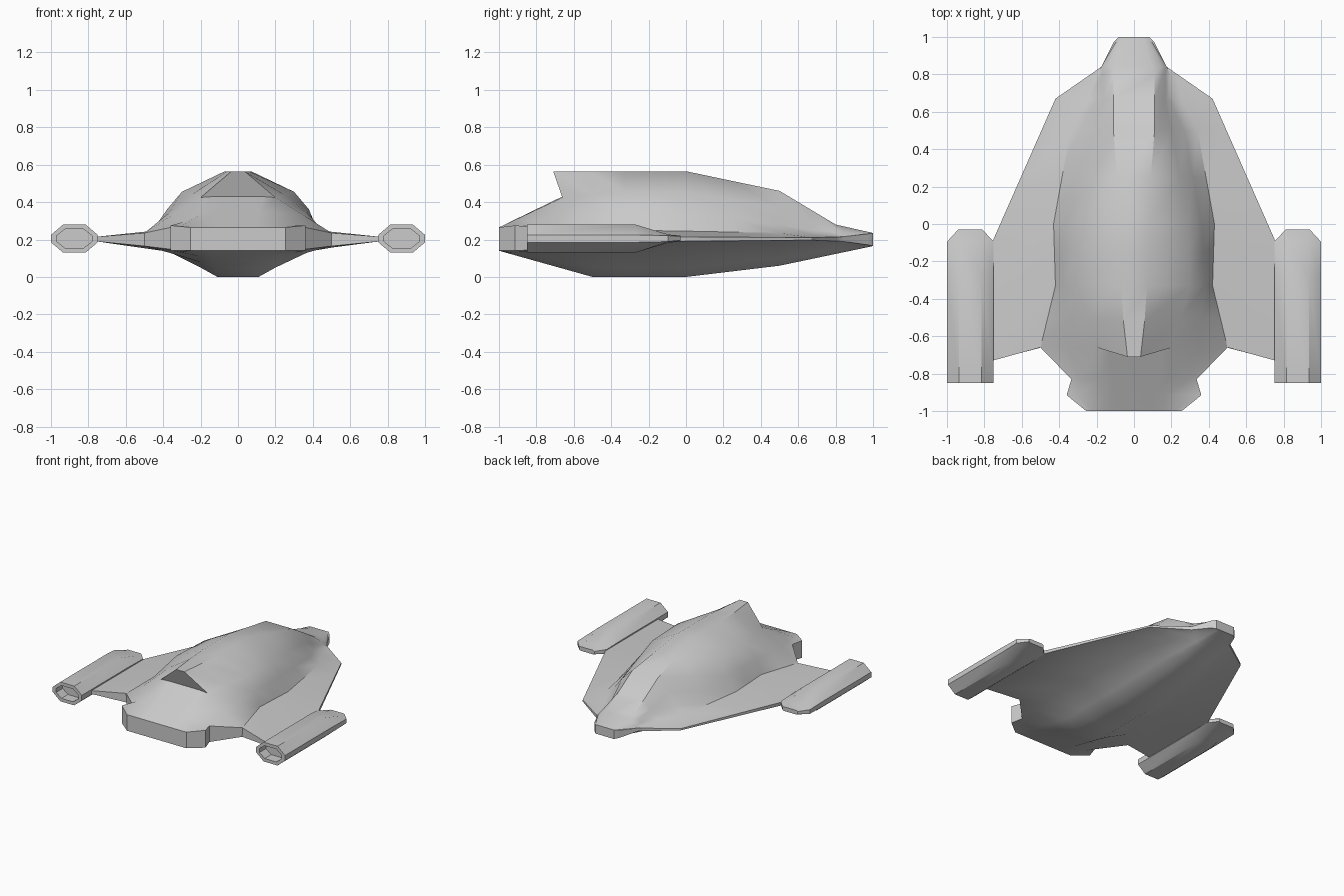
import bpy
import bmesh
import math

old_cube = bpy.data.objects.get("Cube")
if old_cube:
    bpy.data.objects.remove(old_cube, do_unlink=True)


def make_material(name, colour):
    material = bpy.data.materials.new(name)
    material.use_nodes = True
    material.diffuse_color = colour
    material.node_tree.nodes["Principled BSDF"].inputs["Base Color"].default_value = colour
    return material


hull_grey = make_material("hull grey", (0.6, 0.6, 0.6, 1))


def sample(rail, station):
    """Point on a rail of (station, x, z, optional y shift) entries."""
    rail = [tuple(entry) + (0,) * (4 - len(entry)) for entry in rail]
    for start, end in zip(rail, rail[1:]):
        if station <= end[0]:
            break
    blend = (station - start[0]) / (end[0] - start[0])
    x, z, shift = (a + (b - a) * blend for a, b in zip(start[1:], end[1:]))
    return x, station + shift, z


def loft(bm, rings, cap_start=True, cap_end=True):
    """Skin a list of closed rings that have equal point counts."""
    rows = [[bm.verts.new(point) for point in ring] for ring in rings]
    for row, following in zip(rows, rows[1:]):
        for i in range(len(row)):
            j = (i + 1) % len(row)
            bm.faces.new((row[i], row[j], following[j], following[i]))
    if cap_start:
        bm.faces.new(rows[0])
    if cap_end:
        bm.faces.new(rows[-1])


def finish(bm, name, merge=0.0005):
    bmesh.ops.remove_doubles(bm, verts=bm.verts, dist=merge)
    bmesh.ops.dissolve_degenerate(bm, edges=bm.edges, dist=0.0001)
    bmesh.ops.recalc_face_normals(bm, faces=bm.faces)
    mesh = bpy.data.meshes.new(name)
    bm.to_mesh(mesh)
    bm.free()
    mesh.materials.append(hull_grey)
    obj = bpy.data.objects.new(name, mesh)
    bpy.context.collection.objects.link(obj)
    bpy.ops.object.select_all(action="DESELECT")
    obj.select_set(True)
    bpy.context.view_layer.objects.active = obj
    bpy.ops.object.shade_smooth_by_angle(angle=math.radians(30))
    return obj


# Lengthwise rails of the left half, running from bow deck to stern.
# The ridge steps up and forward to form the overhanging hood.
ridge = [(-1, .1, .265), (-.661, .13, .43), (-.66, .035, .565, -.05),
         (-.4, .07, .565), (0, .07, .565), (.5, .11, .46),
         (.8, .11, .28), (1, .05, .235)]
shoulder = [(-1, .16, .265), (-.66, .2, .425), (-.33, .3, .455),
            (0, .29, .45), (.5, .2, .37), (.67, .165, .29),
            (.84, .15, .25), (1, .06, .235)]
flank = [(-1, .22, .265), (-.915, .3, .275), (-.83, .29, .295), (-.66, .36, .325),
         (-.33, .38, .36), (0, .36, .35), (.5, .27, .28),
         (.67, .18, .25), (.84, .165, .235), (1, .07, .235)]
wing_root = [(-1, .255, .265), (-.915, .36, .275), (-.83, .335, .27),
             (-.66, .5, .235), (-.33, .42, .25), (0, .43, .245),
             (.5, .34, .235), (.67, .25, .225), (.84, .175, .215), (1, .08, .235)]
# The rim follows the outline, including the wing tip.
rim_top = [(-1, .255, .265), (-.915, .36, .275), (-.83, .335, .27),
           (-.66, .5, .235), (-.33, .755, .215, -.4), (0, .755, .215, -.09),
           (.67, .42, .21), (.84, .175, .215), (.97, .11, .23), (1, .08, .235)]
rim_bottom = [(-1, .255, .14), (-.915, .36, .14), (-.83, .335, .145),
              (-.66, .5, .165), (-.33, .755, .19, -.4), (0, .755, .19, -.09),
              (.67, .42, .197), (.84, .175, .19), (.97, .11, .172), (1, .08, .165)]
belly_side = [(-1, .24, .14), (-.83, .3, .13), (-.66, .37, .13),
              (-.33, .37, .14), (0, .36, .14), (.5, .28, .155),
              (.84, .14, .175), (1, .07, .165)]
chine = [(-1, .2, .14), (-.5, .2, .05), (0, .2, .05),
         (.5, .16, .1), (1, .06, .165)]
keel = [(-1, .15, .14), (-.5, .11, 0), (0, .11, 0), (.5, .09, .06), (1, .05, .165)]
rails = [ridge, shoulder, flank, wing_root, rim_top, rim_bottom,
         belly_side, chine, keel]
stations = [-1, -.915, -.83, -.661, -.66, -.5, -.33, -.15, 0,
            .25, .5, .67, .8, .84, .97, 1]

# Hull and wings as one blended skin
rings = []
for station in stations:
    half = [sample(rail, station) for rail in rails]
    rings.append(half + [(-x, y, z) for x, y, z in reversed(half)])
hull = bmesh.new()
loft(hull, rings)
finish(hull, "hull_and_wings", merge=0.003)


def nacelle_ring(centre, y, width, height, chamfer_x, chamfer_z):
    """Chamfered rectangle given by its half width and half height."""
    corners = [(width, height - chamfer_z), (width - chamfer_x, height)]
    corners += [(-x, z) for x, z in reversed(corners)]
    corners += [(-x, -z) for x, z in corners]
    return [(centre + x, y, 0.205 + z) for x, z in corners]


# Wingtip nacelles with hollow front openings and wedge tails
nacelle_sections = [
    (-.77, .095, .05, .045, .035),
    (-.85, .095, .05, .045, .035),
    (-.85, .125, .075, .065, .055),
    (-.27, .125, .075, .065, .055),
    (-.095, .125, .022, .065, .006),
    (-.03, .065, .016, .01, .006),
]
for side, label in ((1, "left"), (-1, "right")):
    nacelle = bmesh.new()
    loft(nacelle, [nacelle_ring(side * 0.875, *section) for section in nacelle_sections])
    finish(nacelle, label + "_nacelle")
